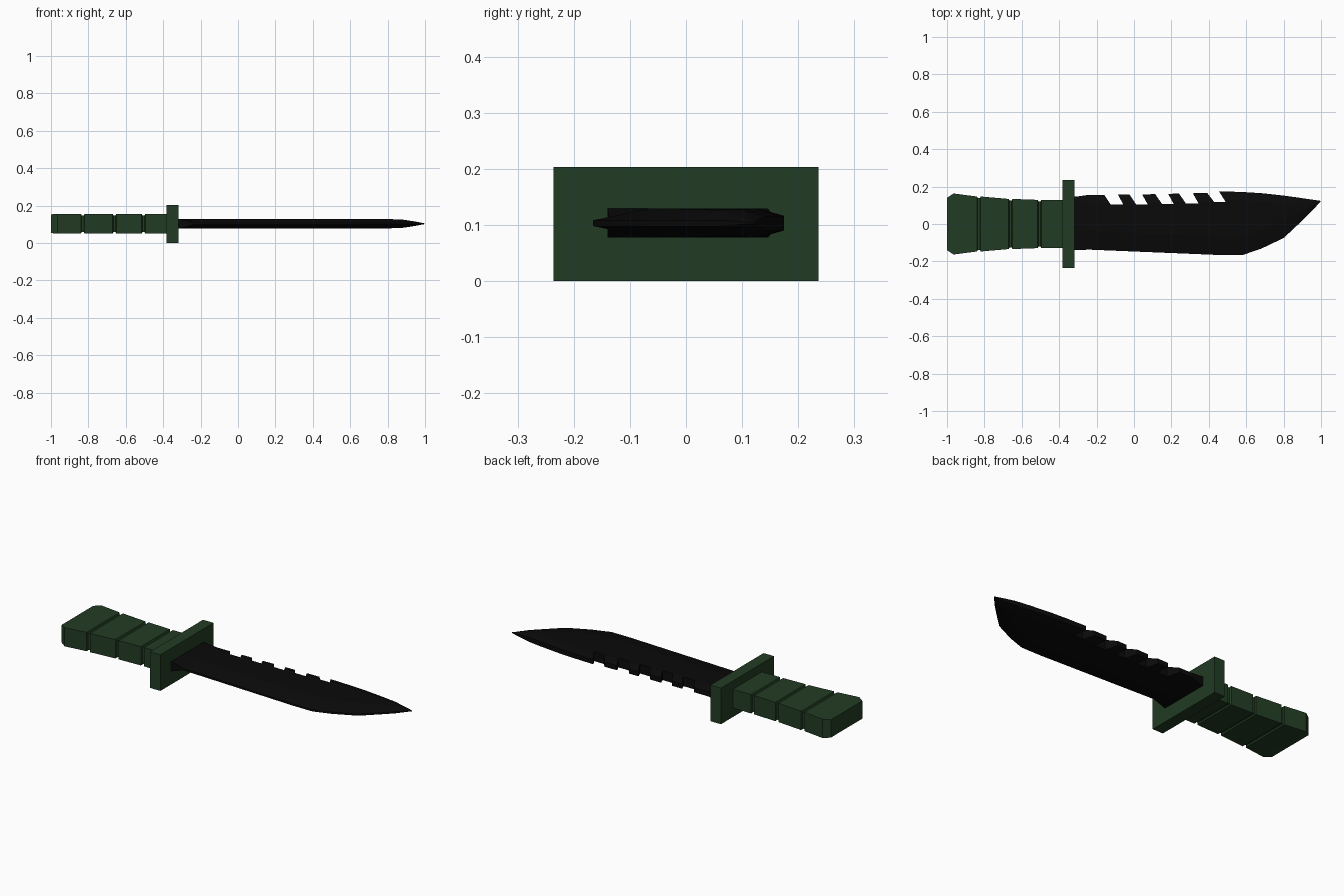
import bpy, bmesh

if "Cube" in bpy.data.objects:
    bpy.data.objects.remove(bpy.data.objects["Cube"])

ZC = 0.103


def material(name, color):
    m = bpy.data.materials.new(name)
    m.diffuse_color = color
    m.use_nodes = True
    m.node_tree.nodes["Principled BSDF"].inputs["Base Color"].default_value = m.diffuse_color
    return m


green = material("green", (0.016, 0.045, 0.017, 1))
black = material("black", (0.003, 0.003, 0.003, 1))


def finish(name, bm, mat):
    bmesh.ops.recalc_face_normals(bm, faces=bm.faces)
    me = bpy.data.meshes.new(name)
    bm.to_mesh(me)
    bm.free()
    ob = bpy.data.objects.new(name, me)
    bpy.context.collection.objects.link(ob)
    if mat:
        me.materials.append(mat)
    return ob


def loft(bm, rings):
    """Skin closed rings of points and cap both ends."""
    vs = [[bm.verts.new(p) for p in r] for r in rings]
    n = len(vs[0])
    for a, b in zip(vs, vs[1:]):
        for i in range(n):
            j = (i + 1) % n
            bm.faces.new((a[i], a[j], b[j], b[i]))
    bm.faces.new(vs[0])
    bm.faces.new(vs[-1])


def rect(x, hy, hz):
    return [(x, -hy, ZC - hz), (x, hy, ZC - hz), (x, hy, ZC + hz), (x, -hy, ZC + hz)]


# guard
bm = bmesh.new()
loft(bm, [[(x, y, z) for y, z in ((-0.236, 0), (0.236, 0), (0.236, 0.203), (-0.236, 0.203))]
          for x in (-0.383, -0.318)])
finish("guard", bm, green)

# handle: flared block with three grooves
rings = [rect(-1.0, 0.14, 0.05), rect(-0.965, 0.163, 0.053)]
for gx, hy in ((-0.83, 0.147), (-0.66, 0.134), (-0.505, 0.129)):
    for dx, d in ((-0.01, 0), (-0.006, 0.008), (0.006, 0.008), (0.01, 0)):
        rings.append(rect(gx + dx, hy - d, 0.053 - d))
rings.append(rect(-0.375, 0.128, 0.053))
bm = bmesh.new()
loft(bm, rings)
finish("handle", bm, green)

# blade stations: x, cutting edge y, spine y, half thickness
stations = [
    (-0.24, -0.137, 0.156, 0.026), (0.0, -0.147, 0.157, 0.026),
    (0.39, -0.163, 0.166, 0.026), (0.46, -0.166, 0.175, 0.026),
    (0.58, -0.166, 0.171, 0.026), (0.68, -0.132, 0.165, 0.026),
    (0.80, -0.075, 0.152, 0.025), (0.88, 0.0, 0.141, 0.022),
    (0.94, 0.058, 0.132, 0.013), (0.998, 0.120, 0.124, 0.002)]


def blade_ring(x, e, s, h, he, hs):
    w = s - e
    ye, ys = e + min(0.10, 0.45 * w), s - min(0.045, 0.25 * w)
    half = [(e, he), (ye, h), (ys, h), (s, hs)]
    return ([(x, y, ZC - t) for y, t in half]
            + [(x, y, ZC + t) for y, t in reversed(half)])


rings = [blade_ring(x, -0.14, 0.146, 0.026, 0.026, 0.026) for x in (-0.34, -0.31)]
rings += [blade_ring(x, e, s, h, min(0.005, h * 0.5), min(0.013, h * 0.6))
          for x, e, s, h in stations]
bm = bmesh.new()
loft(bm, rings)
blade = finish("blade", bm, black)

# saw notches cut into the spine
bm = bmesh.new()
for x0, x1, yf in ((-0.16, -0.09, 0.104), (-0.024, 0.04, 0.105), (0.115, 0.18, 0.106),
                   (0.243, 0.313, 0.109), (0.393, 0.457, 0.118)):
    pts = [(x0 + 0.035, yf), (x1 + 0.033, yf), (x1 - 0.025, 0.21), (x0 - 0.035, 0.21)]
    loft(bm, [[(x, y, z) for x, y in pts] for z in (0.03, 0.18)])
cutter = finish("notch_cutter", bm, None)
cutter.hide_render = True
mod = blade.modifiers.new("notches", 'BOOLEAN')
mod.operation = 'DIFFERENCE'
mod.solver = 'EXACT'
mod.object = cutter
bpy.context.view_layer.objects.active = blade
bpy.ops.object.modifier_apply(modifier="notches")
bpy.data.objects.remove(cutter)
